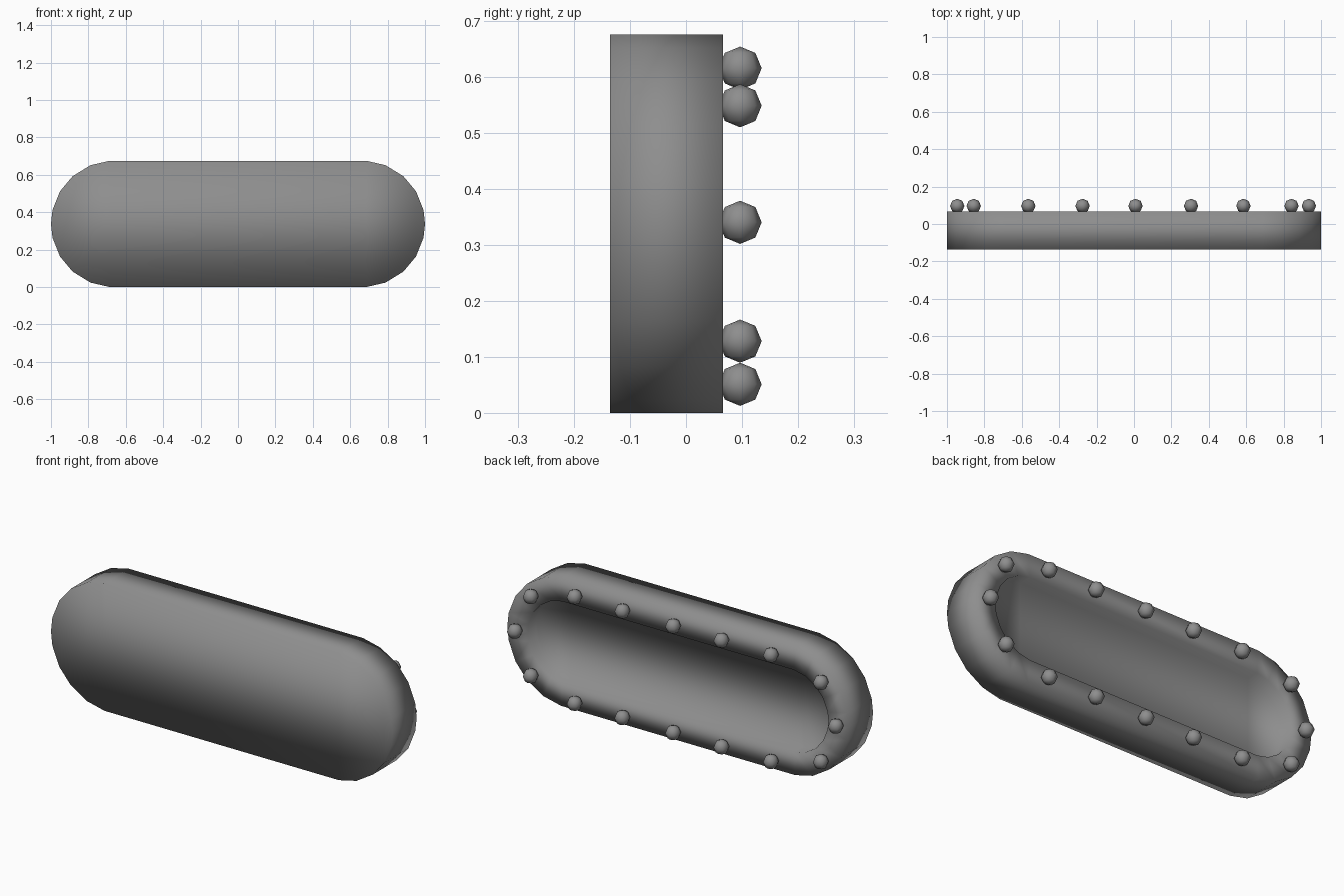
import bpy, bmesh, math

if "Cube" in bpy.data.objects:
    bpy.data.objects.remove(bpy.data.objects["Cube"])

CZ, R, FRONT, RIM, FLOOR = 0.3375, 0.3375, -0.136, 0.066, 0.0
INSET = 0.12

grey = bpy.data.materials.new("dark_grey")
grey.diffuse_color = (0.27, 0.27, 0.27, 1)
grey.use_nodes = True
grey.node_tree.nodes["Principled BSDF"].inputs["Base Color"].default_value = grey.diffuse_color


def outline(inset):
    """Pill outline in x/z: two faceted round ends joined by straight sides."""
    r = R - inset
    angles = [-86, -68, -49, -31, -12.5, 0, 12.5, 31, 49, 68, 86]
    right = [(1 - R + r * math.cos(math.radians(a)),
              r * math.sin(math.radians(a)) / math.sin(math.radians(86))) for a in angles]
    left = [(-x, z) for x, z in reversed(right)]
    return right + left


def make_object(name, bm):
    mesh = bpy.data.meshes.new(name)
    bm.to_mesh(mesh)
    bm.free()
    for p in mesh.polygons:
        p.use_smooth = True
    mesh.materials.append(grey)
    obj = bpy.data.objects.new(name, mesh)
    bpy.context.collection.objects.link(obj)
    return obj


def cap(bm, loop):
    """Fill a pill loop with upright strips."""
    bm.faces.new((loop[0], loop[10], loop[11], loop[21]))
    for end in (loop[:11], loop[11:]):
        for i in range(4):
            bm.faces.new((end[i], end[i + 1], end[9 - i], end[10 - i]))
        bm.faces.new(end[4:7])


# Shallow pill-shaped tray, open at the back
bm = bmesh.new()
loops = []
for inset, y in [(0, FRONT), (0, RIM), (INSET, RIM), (INSET, FLOOR)]:
    loops.append([bm.verts.new((x, y, CZ + z)) for x, z in outline(inset)])
for a, b in zip(loops, loops[1:]):
    n = len(a)
    for i in range(n):
        j = (i + 1) % n
        bm.faces.new((a[i], a[j], b[j], b[i]))
cap(bm, loops[0])
cap(bm, loops[-1])
bmesh.ops.recalc_face_normals(bm, faces=bm.faces)
make_object("tray_body", bm)

# Round low-poly bulbs along the rim
spots = [(x, z) for x in (-0.565, -0.275, 0.008, 0.305, 0.585) for z in (0.051, 0.615)]
spots += [(x, z) for x in (-0.857, 0.842) for z in (0.128, 0.548)]
spots += [(-0.945, 0.34), (0.935, 0.34)]
for k, (x, z) in enumerate(spots):
    bm = bmesh.new()
    bmesh.ops.create_uvsphere(bm, u_segments=8, v_segments=4, radius=0.0385)
    bulb = make_object(f"rim_bulb_{k + 1}", bm)
    bulb.location = (x, 0.0965, z)
